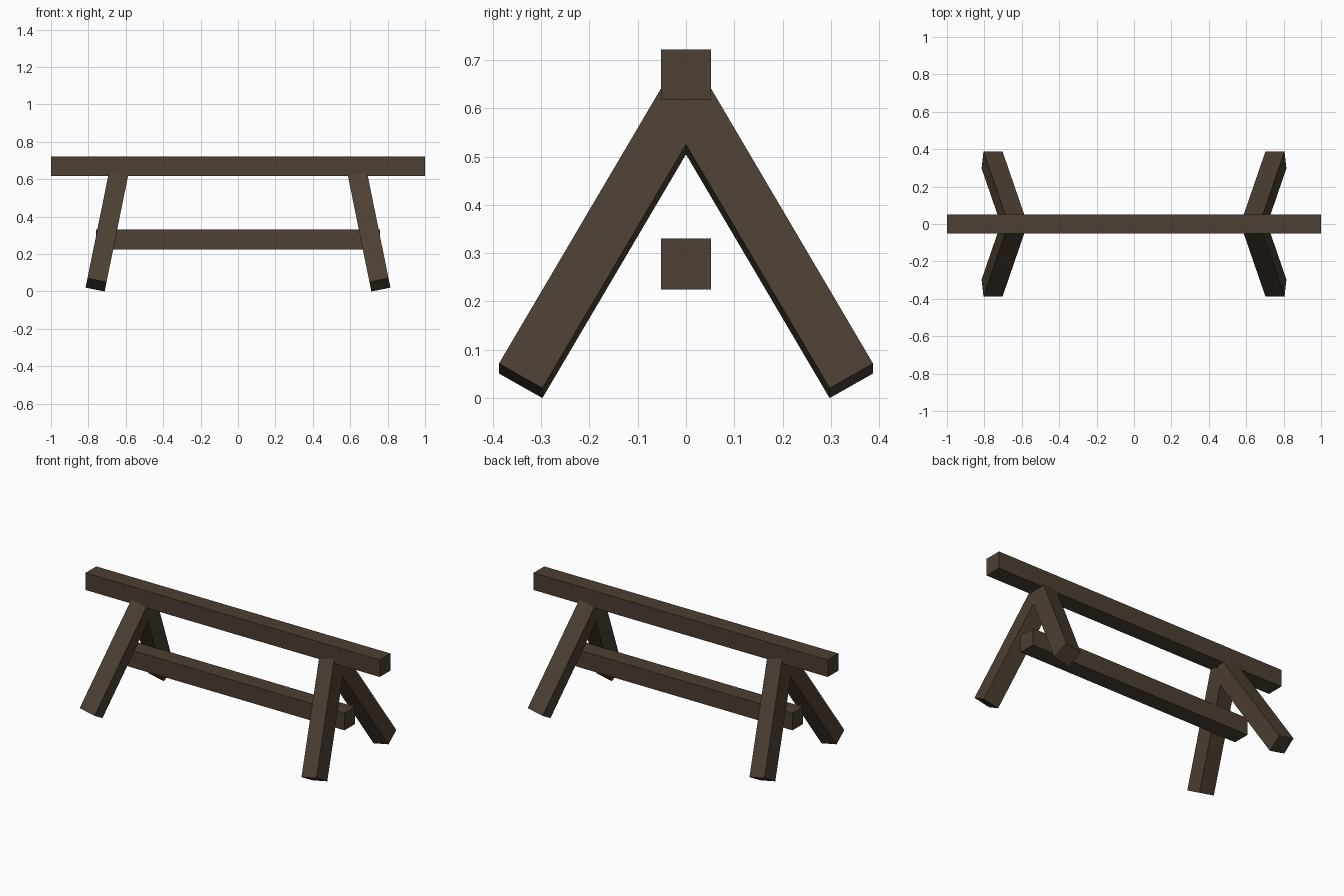
import bpy
from math import radians
from mathutils import Matrix, Vector

if "Cube" in bpy.data.objects:
    bpy.data.objects.remove(bpy.data.objects["Cube"])

S = 0.104          # square timber section
LEG = 0.685        # leg length
TOP_Z = 0.617      # underside of the top beam, where leg axes meet

wood = bpy.data.materials.new("dark_wood")
wood.diffuse_color = (0.072, 0.05, 0.032, 1)
wood.use_nodes = True
wood.node_tree.nodes["Principled BSDF"].inputs["Base Color"].default_value = wood.diffuse_color


def timber(name, size, centre, matrix=Matrix()):
    """Box of given size, offset to centre, then placed by matrix."""
    bpy.ops.mesh.primitive_cube_add(size=1)
    ob = bpy.context.object
    ob.name = name
    ob.data.transform(matrix @ Matrix.Translation(centre) @ Matrix.Diagonal(Vector((*size, 1))))
    ob.data.materials.append(wood)
    return ob


# Horizontal timbers
timber("top_beam", (2, S, 0.105), (0, 0, 0.6695))
timber("stretcher", (1.52, S, 0.105), (0, 0, 0.2775))

# Two splayed A-frames, each leaning outward
for sx, end in ((-1, "left"), (1, "right")):
    for sy, side in ((-1, "front"), (1, "back")):
        place = (Matrix.Translation((sx * 0.641, 0, TOP_Z))
                 @ Matrix.Rotation(-sx * 0.2, 4, 'Y')
                 @ Matrix.Rotation(sy * radians(30), 4, 'X'))
        timber(f"{side}_{end}_leg", (S, S, LEG), (0, 0, -LEG / 2), place)
